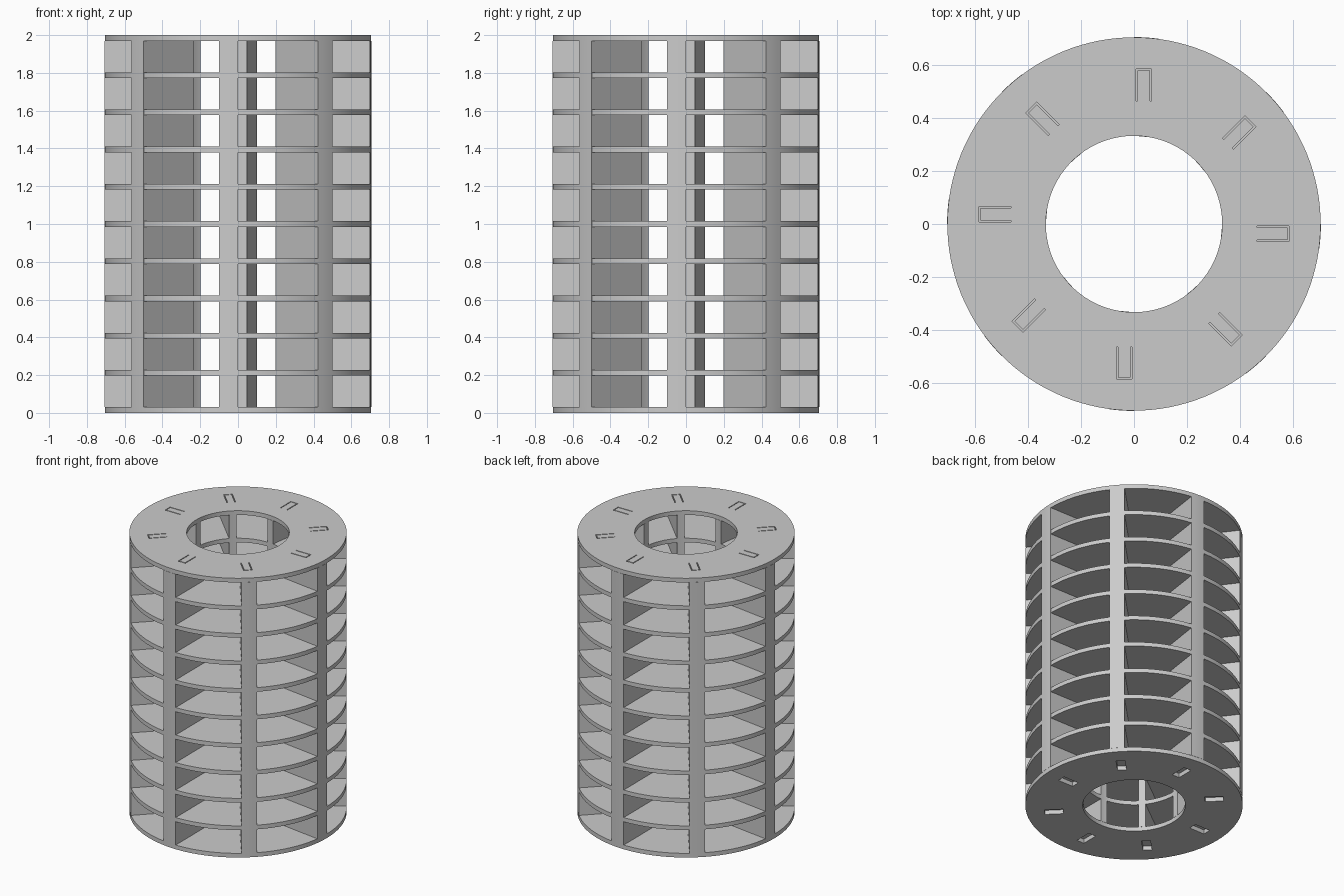
import bpy, bmesh
from math import sin, cos, pi, radians
from mathutils import Matrix, Vector

cube = bpy.data.objects.get("Cube")
if cube:
    bpy.data.objects.remove(cube, do_unlink=True)

R_IN, R_OUT = 0.333, 0.705
THICK, LEVELS, POSTS = 0.03, 10, 8
PITCH = (2 - THICK) / LEVELS
WEDGE = radians(8.1)

grey = bpy.data.materials.new("light grey")
grey.use_nodes = True
grey.diffuse_color = (0.6, 0.6, 0.6, 1)
grey.node_tree.nodes["Principled BSDF"].inputs["Base Color"].default_value = (0.6, 0.6, 0.6, 1)


def finish(bm, name):
    bmesh.ops.recalc_face_normals(bm, faces=bm.faces)
    mesh = bpy.data.meshes.new(name)
    bm.to_mesh(mesh)
    bm.free()
    mesh.materials.append(grey)
    ob = bpy.data.objects.new(name, mesh)
    bpy.context.collection.objects.link(ob)
    return ob


def activate(ob):
    bpy.ops.object.select_all(action='DESELECT')
    ob.select_set(True)
    bpy.context.view_layer.objects.active = ob


def smooth(ob):
    activate(ob)
    bpy.ops.object.shade_smooth_by_angle(angle=radians(30))


def ring(name, z, segments=128):
    """Flat disc with a round hole, lathed from a rectangle."""
    bm = bmesh.new()
    profile = [(R_IN, z), (R_OUT, z), (R_OUT, z + THICK), (R_IN, z + THICK)]
    loops = [[bm.verts.new((r * cos(2 * pi * i / segments), r * sin(2 * pi * i / segments), h))
              for r, h in profile] for i in range(segments)]
    for i, a in enumerate(loops):
        b = loops[(i + 1) % segments]
        for j in range(4):
            k = (j + 1) % 4
            bm.faces.new((a[j], b[j], b[k], a[k]))
    return finish(bm, name)


def wedge_post(name, angle):
    """Divider shaped as a narrow sector, ending at the given angle."""
    bm = bmesh.new()
    steps = 4
    angles = [angle - WEDGE * i / steps for i in range(steps + 1)]
    outline = [(R_OUT + 0.001, a) for a in angles] + [(R_IN - 0.001, a) for a in reversed(angles)]
    face = bm.faces.new([bm.verts.new((r * cos(a), r * sin(a), THICK)) for r, a in outline])
    ext = bmesh.ops.extrude_face_region(bm, geom=[face])
    top = [v for v in ext["geom"] if isinstance(v, bmesh.types.BMVert)]
    bmesh.ops.translate(bm, verts=top, vec=(0, 0, 2 - 2 * THICK))
    # Extruding a lone face keeps it as the lower cap
    return finish(bm, name)


def slot_boxes(name, r0, r1, t0, t1, z0, z1):
    """One small box per post, in a radial and tangential frame."""
    bm = bmesh.new()
    centre = Vector(((r0 + r1) / 2, -(t0 + t1) / 2, (z0 + z1) / 2))
    scale = Matrix.Diagonal((r1 - r0, t1 - t0, z1 - z0, 1))
    for i in range(POSTS):
        turn = Matrix.Rotation(2 * pi * i / POSTS, 4, 'Z')
        bmesh.ops.create_cube(bm, size=1, matrix=turn @ Matrix.Translation(centre) @ scale)
    return finish(bm, name)


def cut(ob, cutter):
    mod = ob.modifiers.new("slots", 'BOOLEAN')
    mod.operation = 'DIFFERENCE'
    mod.solver = 'EXACT'
    mod.object = cutter
    activate(ob)
    bpy.ops.object.modifier_apply(modifier=mod.name)


# Shelves and end plates
rings = []
for i in range(LEVELS + 1):
    label = "bottom_plate" if i == 0 else "top_plate" if i == LEVELS else f"shelf_ring_{i}"
    rings.append(ring(label, i * PITCH))

# Open sockets below, slots filled by tabs above
cutter = slot_boxes("slot_cutter", 0.465, 0.585, 0.008, 0.066, -1, 3)
cutter.hide_render = True
for plate in (rings[0], rings[-1]):
    cut(plate, cutter)
bpy.data.objects.remove(cutter, do_unlink=True)
slot_boxes("post_tabs", 0.465, 0.579, 0.014, 0.060, 2 - THICK - 0.01, 2)

# Radial dividers
posts = [wedge_post(f"divider_post_{i + 1}", 2 * pi * i / POSTS) for i in range(POSTS)]

for ob in rings + posts:
    smooth(ob)
